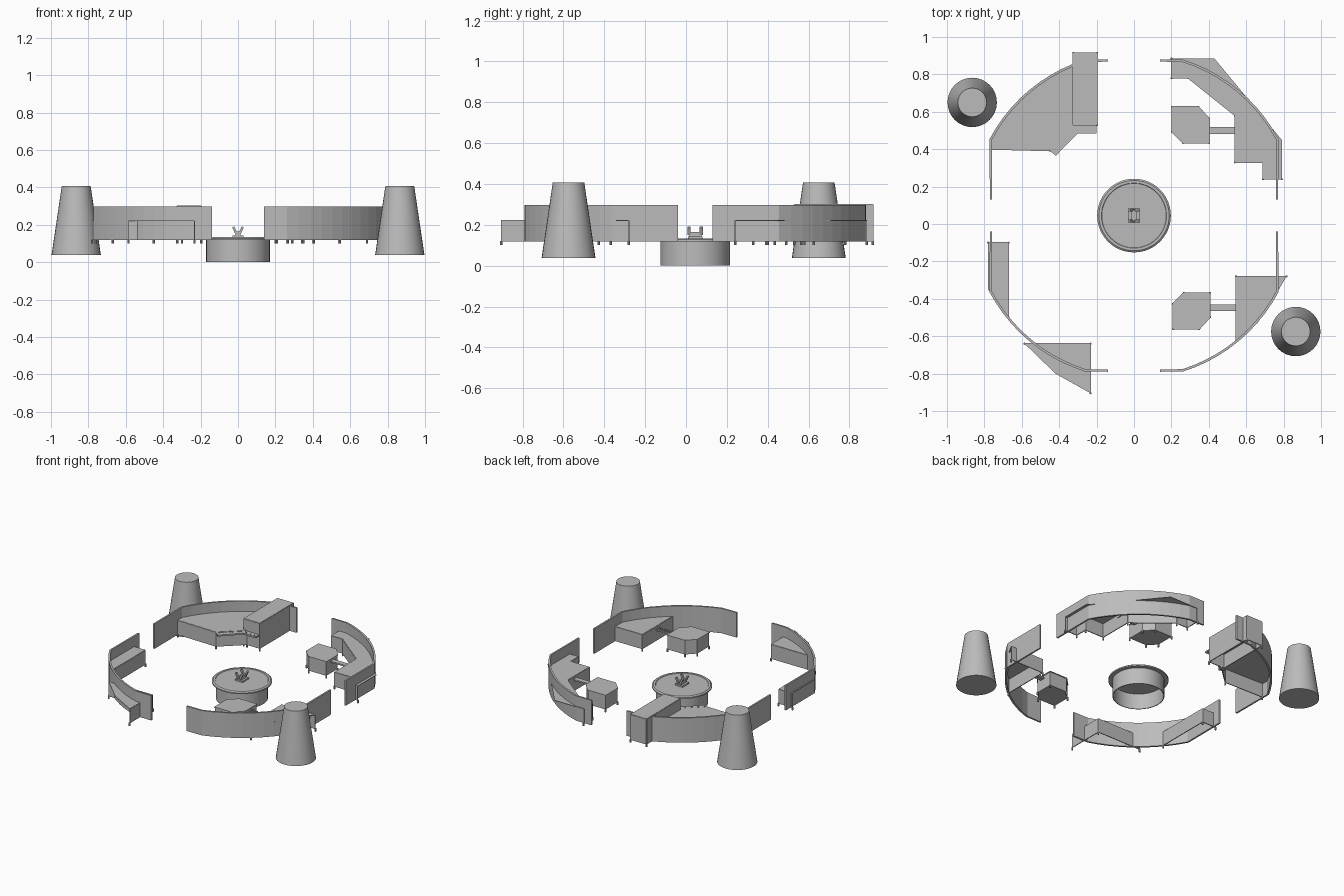
import bpy, bmesh, math
from mathutils import Matrix, Vector

cube = bpy.data.objects.get("Cube")
if cube:
    bpy.data.objects.remove(cube, do_unlink=True)

grey = bpy.data.materials.new("neutral_grey")
grey.use_nodes = True
GREY = (0.5, 0.5, 0.5, 1)
grey.diffuse_color = GREY
for node in grey.node_tree.nodes:
    if node.type == 'BSDF_PRINCIPLED':
        node.inputs["Base Color"].default_value = GREY

CY = 0.045                       # centre of the ring in y
FLOOR, DESK, WALL_TOP = 0.118, 0.223, 0.297


def finish(name, bm, smooth=False):
    bmesh.ops.recalc_face_normals(bm, faces=bm.faces)
    mesh = bpy.data.meshes.new(name)
    bm.to_mesh(mesh)
    bm.free()
    mesh.materials.append(grey)
    ob = bpy.data.objects.new(name, mesh)
    bpy.context.collection.objects.link(ob)
    if smooth:
        bpy.ops.object.select_all(action='DESELECT')
        ob.select_set(True)
        bpy.context.view_layer.objects.active = ob
        bpy.ops.object.shade_smooth_by_angle(angle=math.radians(35))
    return ob


def prism(bm, pts, z0, z1):
    face = bm.faces.new([bm.verts.new((x, y, z0)) for x, y in pts])
    ext = bmesh.ops.extrude_face_region(bm, geom=[face])
    top = [v for v in ext["geom"] if isinstance(v, bmesh.types.BMVert)]
    bmesh.ops.translate(bm, verts=top, vec=(0, 0, z1 - z0))


def box(bm, x0, x1, y0, y1, z0, z1):
    prism(bm, [(x0, y0), (x1, y0), (x1, y1), (x0, y1)], z0, z1)


def strip(bm, path, z0, z1, t=0.006):
    """Upright panels of thickness t along a path."""
    for a, b in zip(path, path[1:]):
        a, b = Vector(a), Vector(b)
        d = (b - a).normalized() * t / 2
        n = Vector((-d.y, d.x))
        prism(bm, [a + n, b + n, b - n, a - n], z0, z1)


def cone(bm, x, y, r0, r1, z0, z1, sides):
    bmesh.ops.create_cone(bm, cap_ends=True, segments=sides, radius1=r0, radius2=r1, depth=z1 - z0,
                          matrix=Matrix.Translation((x, y, (z0 + z1) / 2)))


def legs(bm, pts):
    for x, y in pts:
        cone(bm, x, y, 0.006, 0.006, 0.1, FLOOR + 0.004, 8)


def arc(r, a0, a1, steps, sx=1, sy=1):
    angles = [math.radians(a0 + (a1 - a0) * i / steps) for i in range(steps + 1)]
    return [(sx * r * math.cos(a), CY + sy * r * math.sin(a)) for a in angles]


# Four curved wall sections with straight ends
def wall_line(r, off, sx, sy):
    ends = ((0.765 + off) * sx, CY + sy * 0.085), (0.14 * sx, CY + sy * (0.829 + off))
    return [ends[0]] + arc(r, 28, 72.5, 10, sx, sy) + [ends[1]]


for sx, side in ((1, "left"), (-1, "right")):
    for sy, end in ((1, "back"), (-1, "front")):
        bm = bmesh.new()
        outer = wall_line(0.874, 0.006, sx, sy)
        inner = wall_line(0.861, -0.006, sx, sy)
        prism(bm, outer + inner[::-1], FLOOR, WALL_TOP)
        finish(f"wall_{end}_{side}", bm)

# Two tapered towers
for name, x, y in (("tower_back", -0.865, 0.65), ("tower_front", 0.865, -0.575)):
    bm = bmesh.new()
    cone(bm, x, y, 0.132, 0.077, 0.037, 0.408, 32)
    finish(name, bm, True)

# Central hollow drum with an overhanging lid
bm = bmesh.new()
profile = [(0, 0.112), (0.165, 0.112), (0.165, 0), (0.17, 0), (0.17, 0.118), (0.197, 0.118),
           (0.197, 0.127), (0.188, 0.134), (0.174, 0.134), (0.172, 0.131), (0, 0.131)]
verts = [bm.verts.new((r, 0, z)) for r, z in profile]
edges = [bm.edges.new(p) for p in zip(verts, verts[1:])]
bmesh.ops.spin(bm, geom=verts + edges, cent=(0, 0, 0), axis=(0, 0, 1), angle=math.tau, steps=48)
bmesh.ops.remove_doubles(bm, verts=bm.verts, dist=0.0003)
bmesh.ops.translate(bm, verts=bm.verts, vec=(0, CY, 0))
finish("drum", bm, True)

# Small cradle on the drum: base, saddle and two pairs of flared prongs
bm = bmesh.new()
box(bm, -0.03, 0.03, CY - 0.035, CY + 0.035, 0.13, 0.142)
box(bm, -0.014, 0.014, CY - 0.03, CY + 0.03, 0.142, 0.165)
for y in (CY - 0.03, CY + 0.03):
    for s in (-1, 1):
        m = (Matrix.Translation((s * 0.017, y, 0.17)) @ Matrix.Rotation(s * 0.45, 4, 'Y')
             @ Matrix.Diagonal((0.012, 0.016, 0.04, 1)))
        bmesh.ops.create_cube(bm, size=1, matrix=m)
finish("cradle", bm)


# Counters: thin top, upright skirts along the open edges, short legs
def counter(name, top, skirt, height=DESK):
    bm = bmesh.new()
    prism(bm, top, height - 0.004, height)
    strip(bm, skirt, FLOOR, height - 0.002)
    legs(bm, skirt)
    return finish(name, bm)


inner_edge = [(0.2, 0.885), (0.2, 0.78), (0.29, 0.78), (0.54, 0.58), (0.54, 0.33),
              (0.69, 0.33), (0.69, 0.24), (0.79, 0.24)]
counter("counter_back_left", inner_edge + [(0.79, 0.45), (0.43, 0.885)], inner_edge)

inner_edge = [(0.545, -0.63), (0.545, -0.28), (0.815, -0.28)]
counter("counter_front_left", inner_edge + [(0.74, -0.41), (0.66, -0.53)], inner_edge)

inner_edge = [(-0.78, -0.1), (-0.67, -0.1), (-0.67, -0.5)]
counter("counter_front_right", inner_edge + [(-0.78, -0.35)], inner_edge)

inner_edge = [(-0.585, -0.64), (-0.232, -0.64), (-0.232, -0.905)]
counter("corner_counter", inner_edge + [(-0.42, -0.8)], inner_edge)

inner_edge = [(-0.76, 0.4), (-0.45, 0.392), (-0.3, 0.53)]
counter("counter_back_right", inner_edge + [(-0.32, 0.85)] + arc(0.868, 111, 152, 9), inner_edge)

outline = [(-0.325, 0.53), (-0.197, 0.53), (-0.197, 0.915), (-0.325, 0.915)]
counter("raised_cabinet", outline, outline + outline[:1], 0.302)

# Ledge with studs along the slanted front of the back counter
bm = bmesh.new()
prism(bm, [(-0.45, 0.392), (-0.418, 0.365), (-0.3, 0.485), (-0.2, 0.485), (-0.2, 0.53), (-0.3, 0.53)],
      DESK - 0.014, DESK - 0.004)
for i in range(5):
    cone(bm, -0.43 + 0.032 * i, 0.4 + 0.029 * i, 0.004, 0.004, DESK - 0.006, DESK + 0.003, 8)
for i in range(3):
    cone(bm, -0.28 + 0.033 * i, 0.495, 0.004, 0.004, DESK - 0.006, DESK + 0.003, 8)
finish("studded_ledge", bm)

# Two six-sided island desks
back = [(0.2, 0.63), (0.345, 0.63), (0.405, 0.565), (0.405, 0.43), (0.26, 0.43), (0.2, 0.49)]
front = [(x + 0.005, 0.065 - y) for x, y in back]
for name, pts in (("island_back", back), ("island_front", front)):
    bm = bmesh.new()
    centre = sum((Vector(p) for p in pts), Vector((0, 0))) / len(pts)
    body = [centre + (Vector(p) - centre) * 0.96 for p in pts]
    prism(bm, body, FLOOR, DESK - 0.006)
    prism(bm, pts, DESK - 0.006, DESK)
    legs(bm, body)
    finish(name, bm)

# Links between islands and counters: a plain one and a laddered one
bm = bmesh.new()
box(bm, 0.4, 0.548, 0.482, 0.518, 0.196, 0.206)
finish("link_back", bm)
bm = bmesh.new()
box(bm, 0.4, 0.548, -0.465, -0.43, 0.194, 0.202)
for i in range(7):
    x = 0.412 + i * 0.02
    box(bm, x, x + 0.008, -0.465, -0.43, 0.202, 0.208)
finish("link_front", bm)
